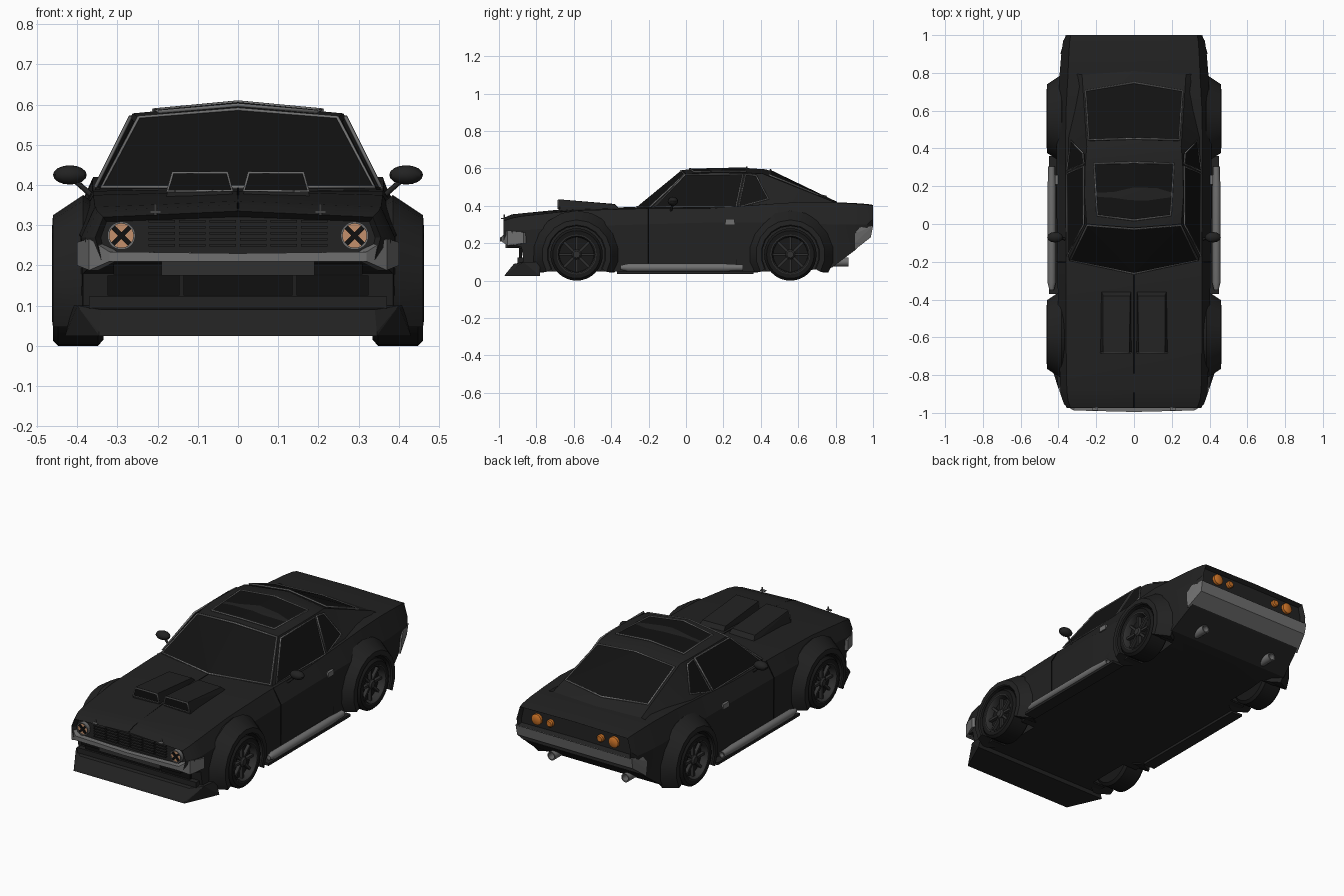
import bpy, bmesh
from math import sin, cos, pi, radians
from mathutils import Vector, Matrix

if "Cube" in bpy.data.objects:
    bpy.data.objects.remove(bpy.data.objects["Cube"])


def material(name, rgb):
    m = bpy.data.materials.new(name)
    m.diffuse_color = (*rgb, 1)
    m.use_nodes = True
    m.node_tree.nodes["Principled BSDF"].inputs["Base Color"].default_value = m.diffuse_color
    return m


PAINT = material("black_paint", (.016, .016, .016))
DARK = material("dark", (.005, .005, .005))
GLASS = material("tinted_glass", (.006, .006, .006))
RUBBER = material("rubber", (.009, .009, .009))
CHROME = material("dull_chrome", (.16, .16, .16))
STEEL = material("dark_steel", (.03, .03, .03))
AMBER = material("amber", (.6, .17, .02))
LAMP = material("lamp", (.55, .28, .15))


def finish(bm, name, mat, angle=25):
    bmesh.ops.recalc_face_normals(bm, faces=bm.faces)
    me = bpy.data.meshes.new(name)
    bm.to_mesh(me)
    bm.free()
    ob = bpy.data.objects.new(name, me)
    bpy.context.collection.objects.link(ob)
    me.materials.append(mat)
    if angle:
        bpy.ops.object.select_all(action='DESELECT')
        ob.select_set(True)
        bpy.context.view_layer.objects.active = ob
        bpy.ops.object.shade_smooth_by_angle(angle=radians(angle))
    return ob


def loft(rings):
    """Closed rings joined in sequence, with capped ends."""
    bm = bmesh.new()
    vs = [[bm.verts.new(p) for p in r] for r in rings]
    n = len(rings[0])
    for a, b in zip(vs, vs[1:]):
        for i in range(n):
            bm.faces.new((a[i], a[(i + 1) % n], b[(i + 1) % n], b[i]))
    bm.faces.new(vs[0])
    bm.faces.new(vs[-1])
    bmesh.ops.recalc_face_normals(bm, faces=bm.faces)
    return bm


def lathe(name, prof, loc, axis, mat, s=1, n=28):
    """Turned part; prof is (radius, height along axis)."""
    rings = []
    for r, h in prof:
        ring = []
        for k in range(n):
            u, v = r * cos(2 * pi * k / n), r * sin(2 * pi * k / n)
            p = {'x': (s * h, u, v), 'y': (u, h, v), 'z': (u, v, h)}[axis]
            ring.append(Vector(loc) + Vector(p))
        rings.append(ring)
    bm = loft(rings)
    return finish(bm, name, mat, 35)


def hull(name, pts, mat, mirror=False):
    bm = bmesh.new()
    for x, y, z in pts:
        bm.verts.new((x, y, z))
        if mirror and x:
            bm.verts.new((-x, y, z))
    r = bmesh.ops.convex_hull(bm, input=bm.verts)
    bmesh.ops.delete(bm, geom=[v for v in bm.verts if not v.link_faces], context='VERTS')
    bmesh.ops.dissolve_limit(bm, angle_limit=radians(1), verts=bm.verts, edges=bm.edges)
    return finish(bm, name, mat, 0)


def boxes(name, items, mat):
    bm = bmesh.new()
    for c, size, rot in items:
        bmesh.ops.create_cube(bm, size=1, matrix=Matrix.Translation(c) @ rot @ Matrix.Diagonal((*size, 1)))
    return finish(bm, name, mat, 0)


def tube(name, pts, r, mat, cyclic=True):
    cu = bpy.data.curves.new(name, 'CURVE')
    cu.dimensions = '3D'
    cu.bevel_depth, cu.bevel_resolution, cu.use_fill_caps = r, 1, True
    sp = cu.splines.new('POLY')
    sp.points.add(len(pts) - 1)
    for q, p in zip(sp.points, pts):
        q.co = (*p, 1)
    sp.use_cyclic_u = cyclic
    ob = bpy.data.objects.new(name, cu)
    bpy.context.collection.objects.link(ob)
    cu.materials.append(mat)


def window(name, pts):
    """Glass slab with a chrome surround."""
    c = Vector((0, .2, .3))
    pts = [Vector(p) for p in pts]
    hull(name + "_glass", pts + [p + (c - p).normalized() * .015 for p in pts], GLASS)
    tube(name + "_trim", pts, .005, CHROME)


def both(half):
    return half + [(-x, y, z) for x, y, z in reversed(half) if x]


I = Matrix.Identity(4)

# Lower body: y, top z, shoulder x z, widest x z, sill x z
stations = [
    (-.975, .335, .335, .32, .355, .27, .34, .215), (-.93, .352, .35, .335, .38, .27, .375, .19),
    (-.88, .36, .355, .345, .39, .27, .385, .18), (-.86, .362, .356, .347, .39, .27, .385, .05),
    (-.6, .385, .36, .375, .40, .29, .395, .05), (-.25, .392, .36, .385, .405, .30, .405, .05),
    (.1, .39, .362, .385, .41, .31, .41, .05), (.45, .40, .362, .41, .41, .31, .405, .05),
    (.6, .415, .36, .42, .40, .31, .40, .05), (.78, .42, .35, .418, .395, .30, .39, .07),
    (.9, .415, .345, .412, .385, .30, .37, .16), (.97, .41, .34, .406, .375, .30, .355, .225),
    (1.0, .405, .335, .40, .355, .33, .35, .29)]
rings = [both([(0, y, t), (a, y, b), (c, y, d), (e, y, f), (0, y, f)])
         for y, t, a, b, c, d, e, f in stations]
bm = loft(rings)
ends = [f for f in bm.faces if abs(f.normal.y) > .999 and len(f.verts) > 4]
bmesh.ops.inset_individual(bm, faces=ends, thickness=.014, depth=-.025)
body = finish(bm, "body", PAINT, 0)

# Wheel wells cut out of the body
AXLES = (("front", -.585), ("rear", .558))
for end, y in AXLES:
    for s in (1, -1):
        cut = lathe("well_cutter", [(.155, .31), (.155, .6)], (0, y, .14), 'x', DARK, s)
        md = body.modifiers.new("well", 'BOOLEAN')
        md.object, md.operation, md.solver = cut, 'DIFFERENCE', 'EXACT'
        bpy.context.view_layer.objects.active = body
        bpy.ops.object.modifier_apply(modifier=md.name)
        bpy.data.objects.remove(cut)
bpy.ops.object.select_all(action='DESELECT')
body.select_set(True)
bpy.context.view_layer.objects.active = body
bpy.ops.object.shade_smooth_by_angle(angle=radians(20))

# Cabin: belt line, roof edge and roof centre
belt = [(.345, -.19, .388), (.355, .1, .388), (.352, .3, .39), (.348, .45, .41), (.335, .8, .414)]
edge = [(.25, 0, .57), (.262, .15, .578), (.258, .31, .576), (.25, .41, .572), (.275, .79, .421)]
mid = [(0, -.02, .592), (0, .15, .603), (0, .31, .603), (0, .43, .595), (0, .81, .421)]
cowl = (0, -.26, .387)
bm = bmesh.new()
for s in (1, -1):
    for lo, hi in ((belt, edge), (edge, mid)):
        for k in range(4):
            bm.faces.new([bm.verts.new((s * x, y, z)) for x, y, z in (lo[k], lo[k + 1], hi[k + 1], hi[k])])
    bm.faces.new([bm.verts.new((s * x, y, z)) for x, y, z in (cowl, belt[0], edge[0], mid[0])])
    bm.faces.new([bm.verts.new((s * x, y, z)) for x, y, z in [cowl] + belt + [mid[4]]])
bmesh.ops.remove_doubles(bm, verts=bm.verts, dist=.0005)
finish(bm, "cabin", PAINT, 20)

# Windows
window("windscreen", both([(0, -.262, .395), (.338, -.192, .395), (.247, -.007, .568), (0, -.027, .588)]))
window("rear_window", both([(0, .452, .592), (.24, .445, .566), (.257, .705, .460), (0, .748, .45)]))
window("sunroof", both([(0, .02, .599), (.195, .045, .582), (.21, .32, .586), (0, .325, .606)]))
for s in (1, -1):
    def side(*yz):
        return [(s * (.357 - (z - .39) * .5), y, z) for y, z in yz]
    window("door_window", side((-.165, .396), (-.005, .567), (.305, .57), (.268, .394)))
    window("quarter_window", side((.282, .394), (.318, .569), (.375, .562), (.44, .437)))

    # Door seams, handle and mirror
    for y in (-.2, .268):
        tube("door_seam", [(s * .36, y, .386), (s * .4075, y, .305), (s * .406, y, .06)], .0025, DARK, False)
    boxes("door_handle", [((s * .41, .235, .315), (.014, .05, .028), I)], CHROME)
    bm = bmesh.new()
    bmesh.ops.create_uvsphere(bm, u_segments=12, v_segments=8, radius=1,
        matrix=Matrix.Translation((s * .418, -.07, .425)) @ Matrix.Diagonal((.042, .028, .024, 1)))
    finish(bm, "mirror", PAINT, 30)
    tube("mirror_stalk", [(s * .41, -.07, .415), (s * .365, -.08, .375)], .007, PAINT, False)

    # Side skirt and side pipe
    hull("side_skirt", [(s * x, y, z) for x in (.38, .45) for y in (-.37, .36) for z in (.036, .05)], PAINT)
    lathe("side_pipe", [(.012, -.35), (.022, -.31), (.022, .2), (.018, .27), (.018, .305), (.013, .305), (.013, .28)],
          (s * .436, 0, .07), 'y', CHROME, n=14)

    # Hood scoop, its opening and rim
    hull("hood_scoop", [(s * x, y, z) for x, y, z in (
        (.012, -.68, .37), (.18, -.68, .365), (.163, -.68, .435), (.025, -.68, .435),
        (.02, -.38, .41), (.163, -.38, .408), (.015, -.35, .38), (.175, -.35, .375))], PAINT)
    rim = [(s * x, -.682, z) for x, z in ((.014, .386), (.176, .384), (.162, .431), (.027, .431))]
    hull("scoop_mouth", rim + [(x, y + .01, z) for x, y, z in rim], DARK)
    tube("scoop_rim", rim, .004, CHROME)

    # Hood pin
    lathe("hood_pin", [(.004, 0), (.004, .028)], (s * .205, -.972, .325), 'z', CHROME, n=8)
    boxes("hood_pin_clip", [((s * .205, -.98, .333), (.028, .016, .005), I)], CHROME)

    # Headlight with taped cross
    lathe("headlight_ring", [(.03, .02), (.03, -.022), (.035, -.022), (.035, .02)], (s * .29, -.95, .274), 'y', CHROME)
    lathe("headlight", [(.031, .01), (.031, -.016)], (s * .29, -.95, .274), 'y', LAMP)
    boxes("headlight_cross", [((s * .29, -.968, .274), (.06, .008, .012), Matrix.Rotation(a * pi / 4, 4, 'Y'))
                              for a in (1, -1)], DARK)

    # Tail lights and exhaust
    for x, r in ((.24, .03), (.157, .02)):
        lathe("tail_light", [(r, -.02), (r, .008), (r * .7, .014)], (s * x, .982, .348), 'y', AMBER)
    lathe("exhaust", [(.024, .7), (.024, .87), (.018, .87), (.018, .8)], (s * .23, 0, .1), 'y', CHROME, n=16)

    for end, y in AXLES:
        # Wheel arch flare
        sec = [(.152, .32), (.152, .456), (.158, .462), (.185, .46), (.235, .385), (.2, .34)]
        rings = []
        for k in range(13):
            t = radians(-30 + 20 * k)
            rings.append([(s * x, y + r * cos(t), max(.045, .14 + r * sin(t))) for r, x in sec])
        finish(loft(rings), end + "_flare", PAINT, 22)
        # Tyre, rim and spokes
        lathe(end + "_tyre", [(.05, .335), (.125, .335), (.14, .348), (.14, .447), (.127, .46), (.105, .458),
                              (.098, .445), (.095, .42), (.01, .42)], (0, y, .14), 'x', RUBBER, s, 32)
        lathe(end + "_rim", [(.092, .415), (.094, .452), (.1, .46), (.106, .46), (.106, .415)], (0, y, .14), 'x', STEEL, s, 32)
        lathe(end + "_hub", [(.026, .41), (.026, .444), (.018, .452)], (0, y, .14), 'x', STEEL, s, 12)
        boxes(end + "_spokes", [((s * .432, y + .058 * cos(a), .14 + .058 * sin(a)), (.018, .08, .013),
                                 Matrix.Rotation(a, 4, 'X')) for a in [k * pi / 4 for k in range(8)]], STEEL)

# Grille slats
boxes("grille_slats", [((-.19 + .076 * i, -.955, .25 + .015 * j), (.066, .02, .007), I)
                       for i in range(6) for j in range(5)], PAINT)

# Front bumper: x, y, low z, high z
half = [(0, -.995, .21, .23), (.32, -.987, .21, .234), (.37, -.955, .188, .266), (.4, -.87, .2, .258)]
path = [(-x, y, a, b) for x, y, a, b in reversed(half[1:])] + half
finish(loft([[(x, y, a), (x, y, b), (x * .94, y + .03, b), (x * .94, y + .03, a)] for x, y, a, b in path]),
       "front_bumper", CHROME, 0)

# Front valance, intakes and chin spoiler
boxes("valance_plate", [((0, -.92, .194), (.38, .09, .038), I)], STEEL)
boxes("turn_signals", [((s * .25, -.915, .195), (.12, .08, .034), I) for s in (1, -1)], DARK)
boxes("intakes", [((0, -.885, .15), (.27, .015, .05), I)] +
      [((s * .235, -.885, .15), (.18, .015, .05), I) for s in (1, -1)], DARK)
boxes("valance_lip", [((0, -.875, .108), (.74, .05, .03), I)], PAINT)
hull("chin_spoiler", [(.345, -.97, .025), (.43, -.78, .025), (.34, -.92, .09), (.345, -.965, .035),
                      (.40, -.87, .1), (.41, -.78, .1)], PAINT, True)

# Rear bumper and tail underside
hull("rear_bumper", [(.362, 1.0, .292), (.36, .988, .232), (.382, .9, .163), (.39, .9, .25), (.388, .9, .2),
                     (.378, .93, .285)], CHROME, True)

# Hood centre seam
tube("hood_seam", [(0, -.97, .336), (0, -.93, .353), (0, -.6, .386), (0, -.27, .392)], .002, DARK, False)
